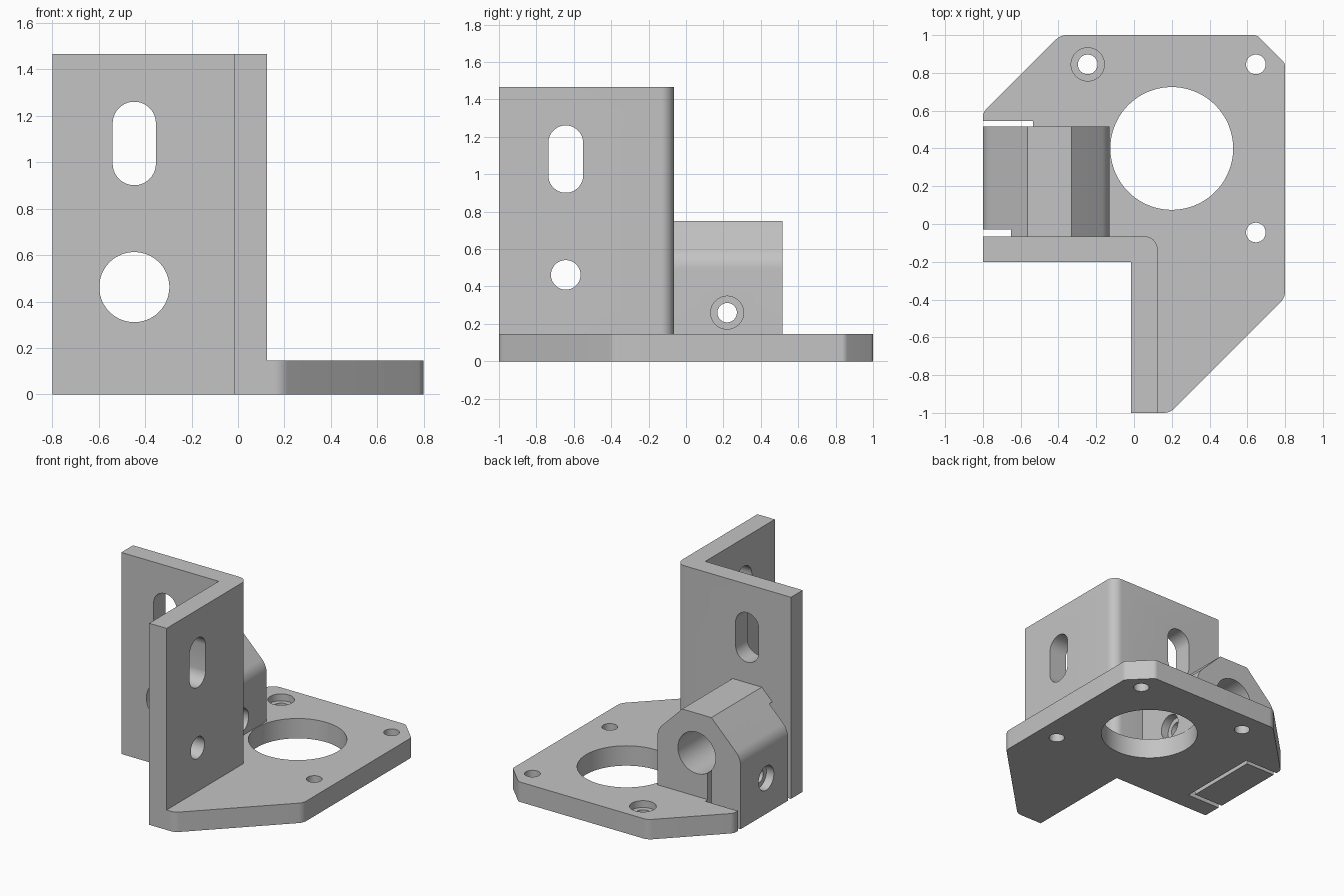
import bpy
import bmesh
from math import cos, sin, pi, tan
from mathutils import Vector, Matrix

cube = bpy.data.objects.get("Cube")
if cube:
    bpy.data.objects.remove(cube, do_unlink=True)

grey = bpy.data.materials.new("plain grey")
grey.use_nodes = True
colour = (0.55, 0.55, 0.55, 1)
grey.diffuse_color = colour
grey.node_tree.nodes["Principled BSDF"].inputs["Base Color"].default_value = colour

# Maps profile (u, v, depth) to world axes
FRAMES = {
    "z": Matrix(((1, 0, 0), (0, 1, 0), (0, 0, 1))),
    "y": Matrix(((1, 0, 0), (0, 0, 1), (0, 1, 0))),
    "x": Matrix(((0, 0, 1), (1, 0, 0), (0, 1, 0))),
}


def rounded(corners, steps=8):
    """Outline from (u, v[, radius]) corners, with arcs where a radius is given."""
    out = []
    for i, c in enumerate(corners):
        p = Vector(c[:2])
        if len(c) < 3:
            out.append(p)
            continue
        a = (Vector(corners[i - 1][:2]) - p).normalized()
        b = (Vector(corners[(i + 1) % len(corners)][:2]) - p).normalized()
        half = a.angle(b) / 2
        centre = p + (a + b).normalized() * c[2] / sin(half)
        start = p + a * c[2] / tan(half) - centre
        end = p + b * c[2] / tan(half) - centre
        sweep = start.angle_signed(end)
        for k in range(steps + 1):
            t = -sweep * k / steps
            out.append(centre + Matrix.Rotation(t, 2) @ start)
    return out


def prism(name, outline, lo, hi, axis="z"):
    bm = bmesh.new()
    frame = FRAMES[axis]
    ends = [[bm.verts.new(frame @ Vector((u, v, d))) for u, v in outline] for d in (lo, hi)]
    bm.faces.new(ends[0])
    bm.faces.new(ends[1])
    n = len(outline)
    for i in range(n):
        j = (i + 1) % n
        bm.faces.new((ends[0][i], ends[0][j], ends[1][j], ends[1][i]))
    bmesh.ops.recalc_face_normals(bm, faces=bm.faces)
    mesh = bpy.data.meshes.new(name)
    bm.to_mesh(mesh)
    bm.free()
    mesh.materials.append(grey)
    ob = bpy.data.objects.new(name, mesh)
    bpy.context.collection.objects.link(ob)
    return ob


def hole(u, v, r, lo, hi, axis="z", stretch=0.0, n=48):
    """Round cutter, or an upright slot when stretch is given."""
    pts = []
    for k in range(n):
        t = 2 * pi * (k + 0.5) / n
        shift = stretch if sin(t) > 0 else -stretch
        pts.append((u + r * cos(t), v + r * sin(t) + shift))
    return prism("hole_cutter", pts, lo, hi, axis)


def box(x0, x1, y0, y1, z0, z1):
    return prism("slit_cutter", [(x0, y0), (x1, y0), (x1, y1), (x0, y1)], z0, z1)


def combine(target, other, operation):
    other.hide_render = True
    mod = target.modifiers.new(operation.lower(), "BOOLEAN")
    mod.operation = operation
    mod.solver = "EXACT"
    mod.object = other
    bpy.context.view_layer.objects.active = target
    bpy.ops.object.modifier_apply(modifier=mod.name)
    bpy.data.objects.remove(other, do_unlink=True)


THICK, TOP, BACK = 0.145, 1.467, -0.065

# Base plate with softened corners
bracket = prism("mounting_bracket", rounded([
    (-0.8, 0.59, 0.06), (-0.8, -0.2), (-0.015, -0.2), (-0.015, -1),
    (0.19, -1, 0.08), (0.8, -0.39, 0.08), (0.8, 0.85, 0.04),
    (0.65, 1, 0.04), (-0.39, 1, 0.08)]), 0, THICK)

# L-shaped upright walls
walls = prism("upright_walls", rounded([
    (-0.8, -0.2), (-0.015, -0.2), (-0.015, -1), (0.125, -1),
    (0.125, BACK, 0.07), (-0.8, BACK)]), 0, TOP)
combine(bracket, walls, "UNION")

# Rod clamp block with sloped shoulders
block = prism("clamp_block", rounded([
    (-0.8, 0), (-0.13, 0), (-0.13, 0.55, 0.13), (-0.33, 0.75),
    (-0.565, 0.75), (-0.8, 0.515, 0.13)]), BACK - 0.05, 0.515, "y")
combine(bracket, block, "UNION")

cutters = [
    # Motor opening and plate screw holes
    hole(0.2, 0.4, 0.325, -0.1, 0.3, n=96),
    hole(0.645, 0.845, 0.052, -0.1, 0.3),
    hole(0.645, -0.045, 0.052, -0.1, 0.3),
    hole(-0.245, 0.845, 0.052, -0.1, 0.3),
    hole(-0.245, 0.845, 0.088, 0.095, 0.3),
    # Rod bore and front wall slot
    hole(-0.447, 0.462, 0.151, -0.4, 0.7, "y", n=64),
    hole(-0.447, 1.081, 0.093, -0.4, 0, "y", stretch=0.087),
    # Side wall slot and hole
    hole(-0.643, 1.081, 0.093, -0.2, 0.3, "x", stretch=0.087),
    hole(-0.643, 0.462, 0.079, -0.2, 0.3, "x"),
    # Clamp screw hole, recessed at both ends
    hole(0.22, 0.26, 0.052, -1, 0, "x"),
    hole(0.22, 0.26, 0.088, -0.19, 0, "x"),
    hole(0.22, 0.26, 0.088, -1, -0.74, "x"),
    # Slits that free the clamp jaw
    box(-0.565, -0.535, BACK, 0.545, -0.1, 0.4),
    box(-0.9, -0.535, 0.515, 0.545, -0.1, 0.3),
    box(-0.9, -0.535, BACK, -0.03, -0.1, 0.665),
]
for cutter in cutters:
    combine(bracket, cutter, "DIFFERENCE")

bpy.ops.object.select_all(action="DESELECT")
bracket.select_set(True)
bpy.context.view_layer.objects.active = bracket
bpy.ops.object.shade_smooth_by_angle(angle=pi / 7)
